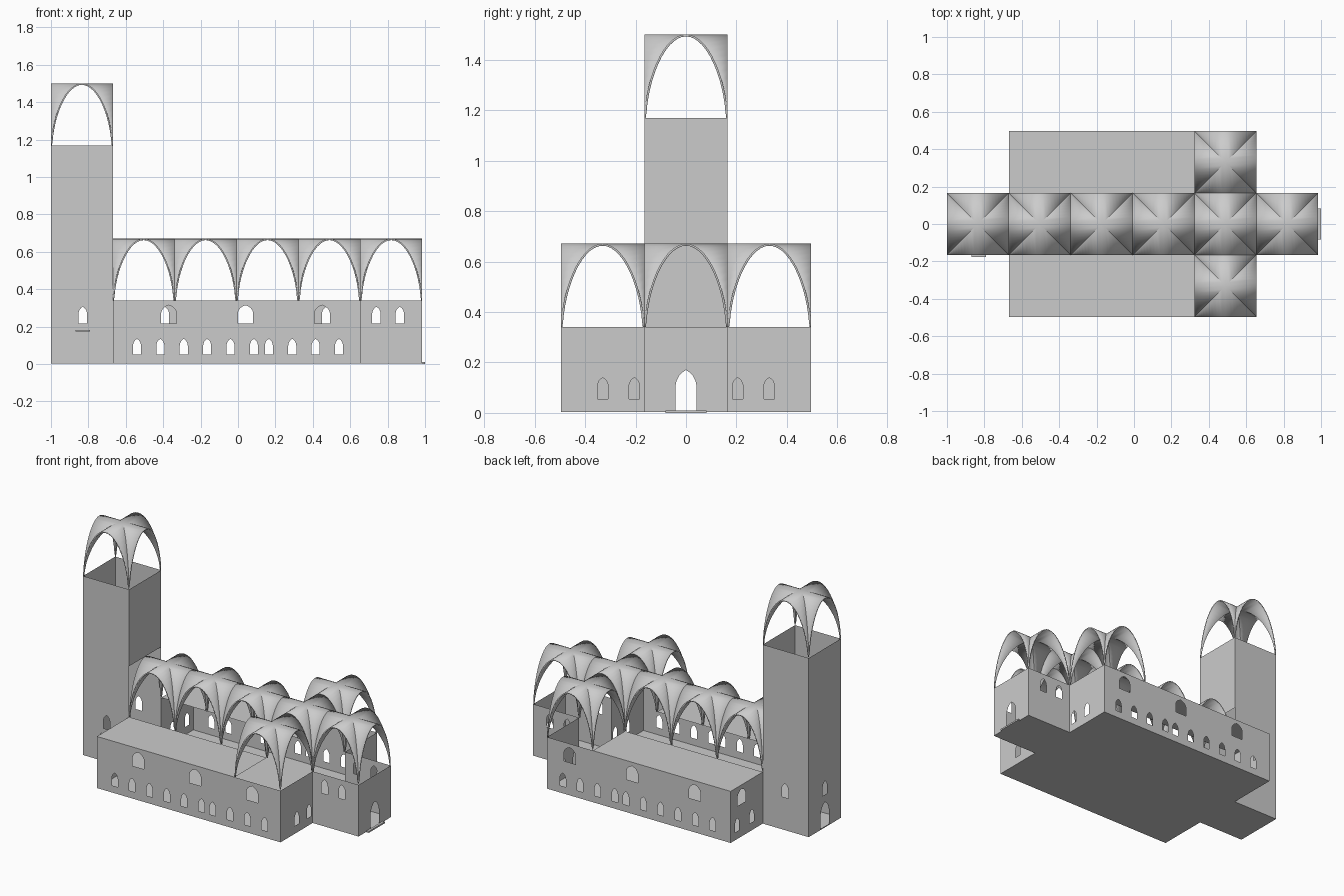
import bpy, bmesh, math

if "Cube" in bpy.data.objects:
    bpy.data.objects.remove(bpy.data.objects["Cube"])

B = 0.3308            # bay size
A = B / 2             # half bay
X0, X1, X2 = -1 + B, -1 + 5 * B, -1 + 6 * B   # tower/nave, nave/porch, porch end
Y = A + B             # outer wall
ZW, ZT = 0.34, 1.17   # wall tops
Z0 = 0.004            # floor level


def finish(name, bm):
    me = bpy.data.meshes.new(name)
    bm.to_mesh(me)
    bm.free()
    ob = bpy.data.objects.new(name, me)
    bpy.context.collection.objects.link(ob)
    return ob


def lancet(c, w, z0, z1):
    """Pointed opening outline."""
    h = z1 - z0
    side = [(.5, .58), (.45, .72), (.33, .85), (.17, .94)]
    pts = [(-.5, 0), (.5, 0)] + side + [(0, 1)] + [(-u, v) for u, v in reversed(side)]
    return [(c + u * w, z0 + v * h) for u, v in pts]


def wall(name, axis, at, u0, u1, z0, z1, openings=()):
    """Thin upright wall along the axis, with pointed openings."""
    bm = bmesh.new()
    loops = [[(u0, z0), (u1, z0), (u1, z1), (u0, z1)]] + [lancet(*o) for o in openings]
    edges = []
    for loop in loops:
        vs = [bm.verts.new((u, at, z) if axis == 'x' else (at, u, z)) for u, z in loop]
        edges += [bm.edges.new((vs[i - 1], vs[i])) for i in range(len(vs))]
    nrm = (0, 1 if at > 0 else -1, 0) if axis == 'x' else (1 if at > 0 else -1, 0, 0)
    bmesh.ops.triangle_fill(bm, use_beauty=True, use_dissolve=False, edges=edges, normal=nrm)
    bmesh.ops.dissolve_limit(bm, angle_limit=0.01, verts=bm.verts[:], edges=bm.edges[:])
    return finish(name, bm)


def slab(name, x0, x1, y0, y1, z):
    bm = bmesh.new()
    bm.faces.new([bm.verts.new(p) for p in
                  ((x0, y0, z), (x1, y0, z), (x1, y1, z), (x0, y1, z))])
    return finish(name, bm)


def box(name, x0, x1, y0, y1, z0, z1):
    bm = bmesh.new()
    bmesh.ops.create_cube(bm, size=1)
    for v in bm.verts:
        v.co = (x1 if v.co.x > 0 else x0, y1 if v.co.y > 0 else y0, z1 if v.co.z > 0 else z0)
    return finish(name, bm)


def vault(name, cx, cy, z):
    """Groin vault: four webs, each an arch running in to the diagonals."""
    bm = bmesh.new()
    n = 28
    prof = []
    for i in range(n + 1):
        s = -math.cos(math.pi * i / n)
        prof.append((s * A, B * max(0, 1 - s * s) ** 0.6))
    for k in range(4):
        c, s = round(math.cos(k * math.pi / 2)), round(math.sin(k * math.pi / 2))
        rows = []
        for t, h in prof:
            rows.append([bm.verts.new((cx + c * r - s * t, cy + s * r + c * t, z + h))
                         for r in (abs(t), A)])
        for p, q in zip(rows, rows[1:]):
            bm.faces.new((p[0], p[1], q[1], q[0]))
    bmesh.ops.remove_doubles(bm, verts=bm.verts[:], dist=1e-5)
    bmesh.ops.recalc_face_normals(bm, faces=bm.faces[:])
    if sum(f.normal.z for f in bm.faces) < 0:
        bmesh.ops.reverse_faces(bm, faces=bm.faces[:])
    ob = finish(name, bm)
    m = ob.modifiers.new("thickness", 'SOLIDIFY')
    m.thickness, m.offset = 0.008, -1
    bpy.context.view_layer.objects.active = ob
    ob.select_set(True)
    bpy.ops.object.shade_smooth_by_angle(angle=math.radians(30))
    ob.select_set(False)


# vaults: tower, nave and porch, transept arms
vault("tower_vault", -1 + A, 0, ZT)
for k in range(1, 6):
    vault(f"nave_vault_{k}", -1 + A + k * B, 0, ZW)
for sy in (-1, 1):
    vault("transept_vault", -1 + A + 4 * B, sy * B, ZW)

# side walls, both sides
low = [(x, .043, .05, .135) for x in
       (-.54, -.415, -.29, -.165, -.04, .085, .165, .29, .415, .54)]
for sy, label in ((-1, "front"), (1, "back")):
    d = .02 * sy
    high = [(x, .082, .217, .315) for x in (-.39 - d, .04, .47 + d)]
    wall(f"{label}_aisle_wall", 'x', sy * Y, X0, X1, Z0, ZW, low + high)
    wall(f"{label}_porch_wall", 'x', sy * A, X1, X2, Z0, ZW,
         [(x, .046, .217, .307) for x in (.74, .865)])
    wall(f"{label}_tower_wall", 'x', sy * A, -1, X0, Z0, ZT, [(-.83, .046, .217, .307)])
    ya, yb = sorted((sy * A, sy * Y))
    wall(f"{label}_transept_end", 'y', X1, ya, yb, Z0, ZW,
         [(sy * y, .043, .055, .14) for y in (.205, .33)])
    wall(f"{label}_aisle_end", 'y', X0, ya, yb, Z0, ZW,
         [(sy * .43, .043, .055, .14), (sy * .28, .043, .055, .14),
          (sy * .385, .082, .217, .315)])
    slab(f"{label}_aisle_roof", X0, X1 - B, ya, yb, ZW)

# end walls with doors
wall("porch_end_wall", 'y', X2, -A, A, Z0, ZW, [(0, .085, .01, .17)])
wall("tower_end_wall", 'y', -1, -A, A, Z0, ZT, [(0, .085, .01, .17), (0, .046, .217, .307)])
wall("tower_inner_wall", 'y', X0, -A, A, ZW + B, ZT)

# floors, door step and small ledge
slab("tower_floor", -1, X0, -A, A, Z0)
slab("main_floor", X0, X1, -Y, Y, Z0)
slab("porch_floor", X1, X2, -A, A, Z0)
box("door_step", X2, 1, -.082, .082, 0, .01)
box("tower_ledge", -.87, -.79, -A - .01, -A, .175, .182)
